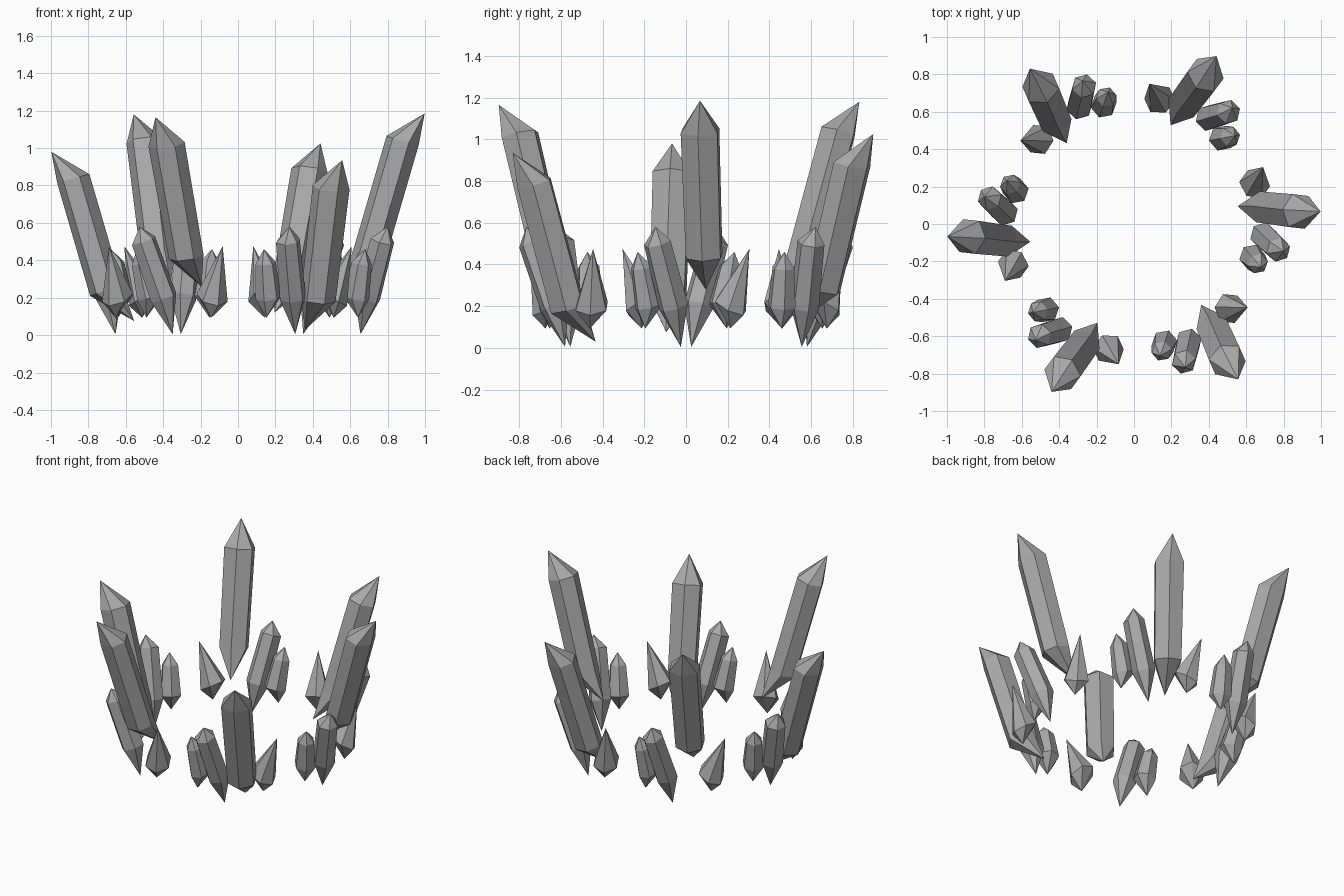
import bpy, bmesh, math
from mathutils import Vector, Matrix

cube = bpy.data.objects.get("Cube")
if cube:
    bpy.data.objects.remove(cube, do_unlink=True)

stone = bpy.data.materials.new("grey crystal")
stone.use_nodes = True
grey = (0.40, 0.40, 0.40, 1)
stone.diffuse_color = grey
stone.node_tree.nodes["Principled BSDF"].inputs["Base Color"].default_value = grey

SIDES = 6


def crystal(name, bottom, rings, tip, axis, angle, lift=0.0):
    """Faceted shard: bottom point, rings of (centre, lean radius, side radius), top point."""
    d = Vector(axis).normalized()
    lean = Vector((d.x, d.y, 0)).normalized()
    v = d.cross(lean).normalized()
    u = v.cross(d)
    bm = bmesh.new()
    low, high = bm.verts.new(bottom), bm.verts.new(tip)
    loops = []
    for centre, ru, rv in rings:
        loops.append([bm.verts.new(Vector(centre)
                                   + u * ru * math.cos(math.tau * i / SIDES)
                                   + v * rv * math.sin(math.tau * i / SIDES))
                      for i in range(SIDES)])
    for i in range(SIDES):
        j = (i + 1) % SIDES
        bm.faces.new((low, loops[0][j], loops[0][i]))
        for a, b in zip(loops, loops[1:]):
            bm.faces.new((a[i], a[j], b[j], b[i]))
        bm.faces.new((loops[-1][i], loops[-1][j], high))
    bmesh.ops.recalc_face_normals(bm, faces=bm.faces)
    # swing the shard round to its place in the circle
    bm.transform(Matrix.Translation((0, 0, lift)) @ Matrix.Rotation(angle, 4, "Z"))
    mesh = bpy.data.meshes.new(name)
    bm.to_mesh(mesh)
    bm.free()
    mesh.materials.append(stone)
    bpy.context.collection.objects.link(bpy.data.objects.new(name, mesh))


# Height offset of the tall shard in each of the six clusters
lifts = [0.0, -0.16, -0.005, -0.205, -0.02, -0.25]

for k, lift in enumerate(lifts):
    a = math.radians(60 * k)
    # Tall shard
    crystal(f"tall_crystal_{k + 1}", (0.555, 0.095, 0.28),
            [((0.705, 0.087, 0.44), 0.09, 0.096),
             ((0.88, 0.067, 1.04), 0.09, 0.102)],
            (0.998, 0.067, 1.185), (0.175, -0.02, 0.60), a, lift)
    # Medium leaning shard
    crystal(f"medium_crystal_{k + 1}", (0.655, -0.025, 0.005),
            [((0.69, -0.06, 0.20), 0.074, 0.072),
             ((0.772, -0.138, 0.505), 0.068, 0.066)],
            (0.80, -0.145, 0.58), (0.082, -0.078, 0.305), a)
    # Short blunt shard
    crystal(f"short_crystal_{k + 1}", (0.642, -0.195, 0.093),
            [((0.632, -0.177, 0.20), 0.072, 0.070),
             ((0.662, -0.212, 0.385), 0.055, 0.055)],
            (0.68, -0.232, 0.46), (0.03, -0.035, 0.185), a)
    # Short pointed spike
    crystal(f"spike_crystal_{k + 1}", (0.655, 0.213, 0.093),
            [((0.645, 0.213, 0.20), 0.088, 0.085)],
            (0.69, 0.304, 0.475), (0.30, 0.42, 0.90), a)
